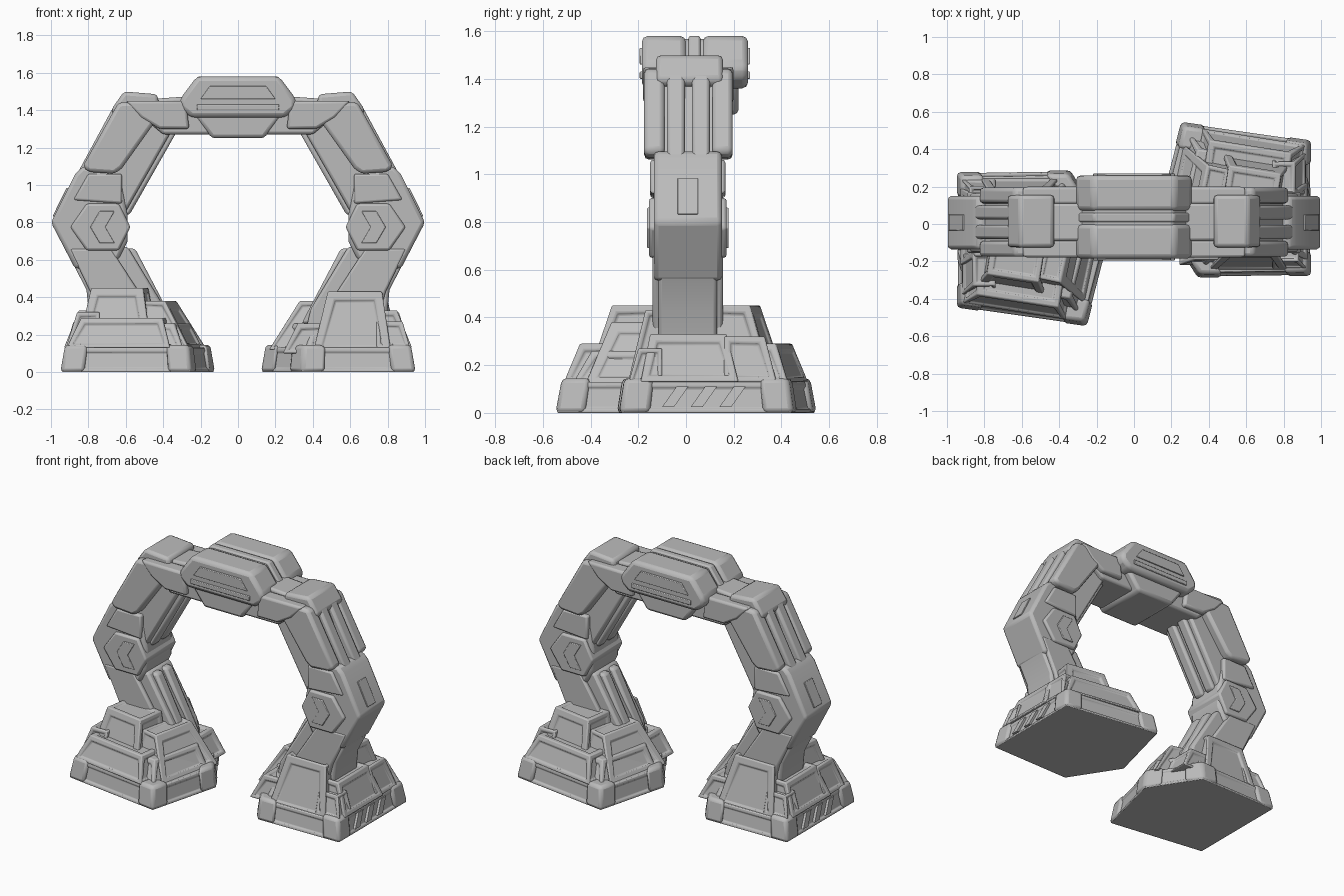
import bpy, bmesh, math
from mathutils import Vector, Matrix

cube = bpy.data.objects.get("Cube")
if cube:
    bpy.data.objects.remove(cube, do_unlink=True)

grey = bpy.data.materials.new("plain_grey")
grey.use_nodes = True
grey.diffuse_color = (0.5, 0.5, 0.5, 1)
grey.node_tree.nodes["Principled BSDF"].inputs["Base Color"].default_value = (0.5, 0.5, 0.5, 1)


def loft(name, low, high, panel=0.0, bevel=0.015, mirror=False):
    """Solid between two matching loops, with optional sunken panels."""
    bm = bmesh.new()
    a = [bm.verts.new(p) for p in low]
    b = [bm.verts.new(p) for p in high]
    n = len(a)
    bm.faces.new(a[::-1])
    bm.faces.new(b)
    for i in range(n):
        j = (i + 1) % n
        bm.faces.new((a[i], a[j], b[j], b[i]))
    bmesh.ops.recalc_face_normals(bm, faces=bm.faces)
    if panel:
        for f in list(bm.faces):
            short = min(e.calc_length() for e in f.edges)
            if len(f.verts) == 4 and f.normal.z > -0.9 and short > 0.07:
                bmesh.ops.inset_individual(bm, faces=[f], thickness=short * 0.2, depth=0)
                bmesh.ops.inset_individual(bm, faces=[f], thickness=0.008, depth=-panel)
    me = bpy.data.meshes.new(name)
    bm.to_mesh(me)
    bm.free()
    me.materials.append(grey)
    ob = bpy.data.objects.new(name, me)
    bpy.context.collection.objects.link(ob)
    bpy.ops.object.select_all(action="DESELECT")
    bpy.context.view_layer.objects.active = ob
    ob.select_set(True)
    bpy.ops.object.shade_smooth_by_angle(angle=math.radians(35))
    if bevel:
        mod = ob.modifiers.new("soft_edges", "BEVEL")
        mod.width = bevel
        mod.segments = 2
        mod.limit_method = "ANGLE"
    if mirror:
        ob.modifiers.new("other_side", "MIRROR")
    return ob


def prism(name, pts, y0, y1, panel=0.0, bevel=0.015, mirror=True):
    """Side profile in x and z, extruded along y."""
    return loft(name, [(x, y0, z) for x, z in pts], [(x, y1, z) for x, z in pts],
                panel, bevel, mirror)


def block(name, x0, x1, y0, y1, z0, z1, taper=(0, 0, 0, 0), turn=0, panel=0.012):
    """Tapered box: taper pulls in the left, right, front and back of the top."""
    l, r, f, b = taper
    c = Vector(((x0 + x1) / 2, (y0 + y1) / 2, 0))
    m = Matrix.Translation(c) @ Matrix.Rotation(math.radians(turn), 4, "Z") @ Matrix.Translation(-c)
    low = [(x0, y0), (x1, y0), (x1, y1), (x0, y1)]
    high = [(x0 + l, y0 + f), (x1 - r, y0 + f), (x1 - r, y1 - b), (x0 + l, y1 - b)]
    return loft(name, [m @ Vector((*p, z0)) for p in low],
                [m @ Vector((*p, z1)) for p in high], panel, 0.02)


def scaled(loop, k, z):
    c = sum(loop, Vector((0, 0))) / len(loop)
    return [(*(c + (p - c) * k), z) for p in loop]


# ---- Feet: one built, then turned half a circle for the other side
foot = []
plan = [Vector(p) for p in ((0.25, 0.55), (0.12, 0.05), (0.34, -0.29), (0.95, -0.28), (0.95, 0.45))]
foot.append(loft("foot_slab", scaled(plan, 0.98, 0), scaled(plan, 0.92, 0.13), 0.01))
foot.append(loft("foot_core", scaled(plan, 0.84, 0.12), scaled(plan, 0.66, 0.26), 0.012))
centre = sum(plan, Vector((0, 0))) / len(plan)
for i, c in enumerate(plan):
    d = (plan[i - 1] - c).normalized() * 0.13
    e = (plan[(i + 1) % len(plan)] - c).normalized() * 0.13
    kite = [c, c + d, c + d + e, c + e]
    top = [centre + (p - centre) * 0.94 for p in kite]
    foot.append(loft(f"foot_corner_{i}", [(*p, 0) for p in kite], [(*p, 0.145) for p in top], 0, 0.02))
foot += [
    block("foot_outer_panel", 0.70, 0.93, -0.19, 0.22, 0.13, 0.33, (0, 0.08, 0.04, 0.05)),
    block("foot_rear_block", 0.34, 0.90, 0.20, 0.47, 0.13, 0.29, (0.05, 0.07, 0, 0.06), -9),
    block("foot_rear_hump", 0.44, 0.84, 0.10, 0.39, 0.13, 0.45, (0.06, 0.06, 0, 0.10), -9),
    block("foot_front_block", 0.40, 0.82, -0.25, -0.05, 0.10, 0.43, (0.08, 0.05, 0.08, 0)),
    block("foot_front_toe", 0.24, 0.50, -0.22, 0.00, 0.10, 0.26, (0.08, 0, 0.03, 0)),
    block("foot_inner_block", 0.21, 0.48, -0.06, 0.40, 0.12, 0.38, (0.15, 0, 0.08, 0.08), -12),
    block("foot_side_step", 0.74, 0.92, -0.24, -0.10, 0.13, 0.27, (0, 0.04, 0.04, 0)),
    block("foot_back_step", 0.74, 0.92, 0.16, 0.38, 0.13, 0.32, (0, 0.06, 0, 0.05)),
]
# Slanted stripes on the outer edge of the slab
for i in range(3):
    y = -0.10 + i * 0.12
    low = [(0.90, y, 0.025), (0.90, y + 0.05, 0.025), (0.90, y + 0.11, 0.11), (0.90, y + 0.06, 0.11)]
    foot.append(loft(f"foot_stripe_{i}", low, [(0.943 - (z > 0.1) * 0.018, py, z) for _, py, z in low], 0, 0))
for ob in foot:
    twin = ob.copy()
    twin.name = "opposite_" + ob.name
    twin.rotation_euler.z = math.pi
    bpy.context.collection.objects.link(twin)

# ---- Lower legs
prism("lower_leg", [(0.59, 0.67), (0.93, 0.67), (0.81, 0.44), (0.78, 0.13), (0.34, 0.13), (0.39, 0.34)],
      -0.115, 0.13)
for y0, y1 in ((-0.14, -0.10), (0.11, 0.155)):
    prism("lower_leg_plate", [(0.68, 0.66), (0.90, 0.66), (0.79, 0.43), (0.74, 0.25), (0.50, 0.25), (0.51, 0.40)],
          y0, y1, 0, 0.012)
for y0, y1 in ((-0.08, -0.01), (0.02, 0.09)):
    prism("lower_inner_rail", [(0.55, 0.66), (0.64, 0.66), (0.44, 0.26), (0.34, 0.26)], y0, y1)

# ---- Elbows with hexagon badges
prism("elbow", [(0.63, 1.05), (0.83, 1.10), (0.87, 1.06), (1.0, 0.80), (0.87, 0.55), (0.64, 0.60),
                (0.59, 0.70), (0.59, 0.84)], -0.135, 0.15, 0, 0.02)
prism("elbow_collar", [(0.62, 1.06), (0.80, 1.06), (0.88, 0.92), (0.62, 0.90)], -0.15, 0.165, 0, 0.012)


def hexagon(r, h):
    return [(0.74 + s * r, 0.775 + t * h) for s, t in
            ((-1, 0), (-0.62, 1), (0.42, 1), (0.95, 0), (0.42, -1), (-0.62, -1))]


prism("elbow_badge", hexagon(0.165, 0.125), -0.155, 0.17, 0, 0.012)
for y0, y1 in ((-0.163, -0.15), (0.165, 0.178)):
    prism("badge_ridge", [(0.66, 0.86), (0.74, 0.86), (0.79, 0.775), (0.74, 0.69), (0.66, 0.69), (0.71, 0.775)],
          y0, y1, 0, 0.004)
prism("elbow_notch_plate", [(0.905, 0.98), (0.917, 0.984), (0.991, 0.834), (0.979, 0.83)], -0.035, 0.05, 0, 0.003)

# ---- Upper legs: core, side plates and rails
prism("upper_leg", [(0.36, 1.28), (0.45, 1.45), (0.62, 1.43), (0.82, 1.05), (0.74, 0.85), (0.61, 0.84)],
      -0.12, 0.135)
for y0, y1 in ((-0.175, -0.09), (0.11, 0.195)):
    prism("upper_side_plate", [(0.42, 1.37), (0.46, 1.45), (0.64, 1.44), (0.83, 1.10), (0.80, 1.07),
                               (0.66, 1.06), (0.62, 1.09)], y0, y1, 0, 0.02)
    prism("shoulder_side_plate", [(0.26, 1.30), (0.28, 1.45), (0.60, 1.45), (0.52, 1.36), (0.42, 1.30)],
          y0 - 0.005, y1 + 0.005, 0, 0.015)
for y0, y1 in ((-0.08, -0.005), (0.025, 0.10)):
    prism("outer_rail", [(0.62, 1.44), (0.66, 1.43), (0.86, 1.06), (0.78, 1.06)], y0, y1)
    prism("inner_rail", [(0.33, 1.28), (0.42, 1.28), (0.67, 0.84), (0.58, 0.84)], y0, y1)
prism("shoulder_cap", [(0.42, 1.40), (0.43, 1.485), (0.61, 1.50), (0.68, 1.40), (0.65, 1.36)],
      -0.125, 0.155, 0, 0.02)

# ---- Top beam
prism("top_beam", [(-0.60, 1.44), (0.60, 1.44), (0.40, 1.27), (-0.40, 1.27)], -0.15, 0.17, mirror=False)
prism("beam_top_rail", [(0.25, 1.42), (0.25, 1.475), (0.46, 1.46), (0.46, 1.42)], -0.09, 0.11)

# ---- Centre housing: two rolls, a middle strip and lower jaws
roll = [(-0.31, 1.41), (-0.31, 1.46), (-0.22, 1.58), (0.22, 1.58), (0.31, 1.46), (0.31, 1.41), (0.25, 1.36), (-0.25, 1.36)]
inner = [(x * 0.94, 1.36 + (z - 1.36) * 0.94) for x, z in roll]
prism("housing_core", inner, -0.15, 0.22, mirror=False)
for name, y0, y1 in (("front_roll", -0.185, 0.0), ("back_roll", 0.07, 0.26)):
    prism(name, roll, y0, y1, 0, 0.03, False)
prism("middle_strip", [(x * 0.98, z) for x, z in roll], 0.01, 0.06, 0, 0.01, False)
jaw = [(-0.25, 1.40), (0.25, 1.40), (0.14, 1.25), (-0.14, 1.25)]
prism("housing_jaw", jaw, -0.165, 0.22, 0, 0.02, False)
for y0, y1 in ((-0.194, -0.18), (0.255, 0.269)):
    prism("housing_bar", [(-0.22, 1.40), (-0.22, 1.43), (0.22, 1.43), (0.22, 1.40)], y0, y1, 0, 0.004, False)
    prism("housing_face", [(-0.2, 1.46), (-0.15, 1.53), (0.15, 1.53), (0.2, 1.46)], y0, y1, 0, 0.004, False)
